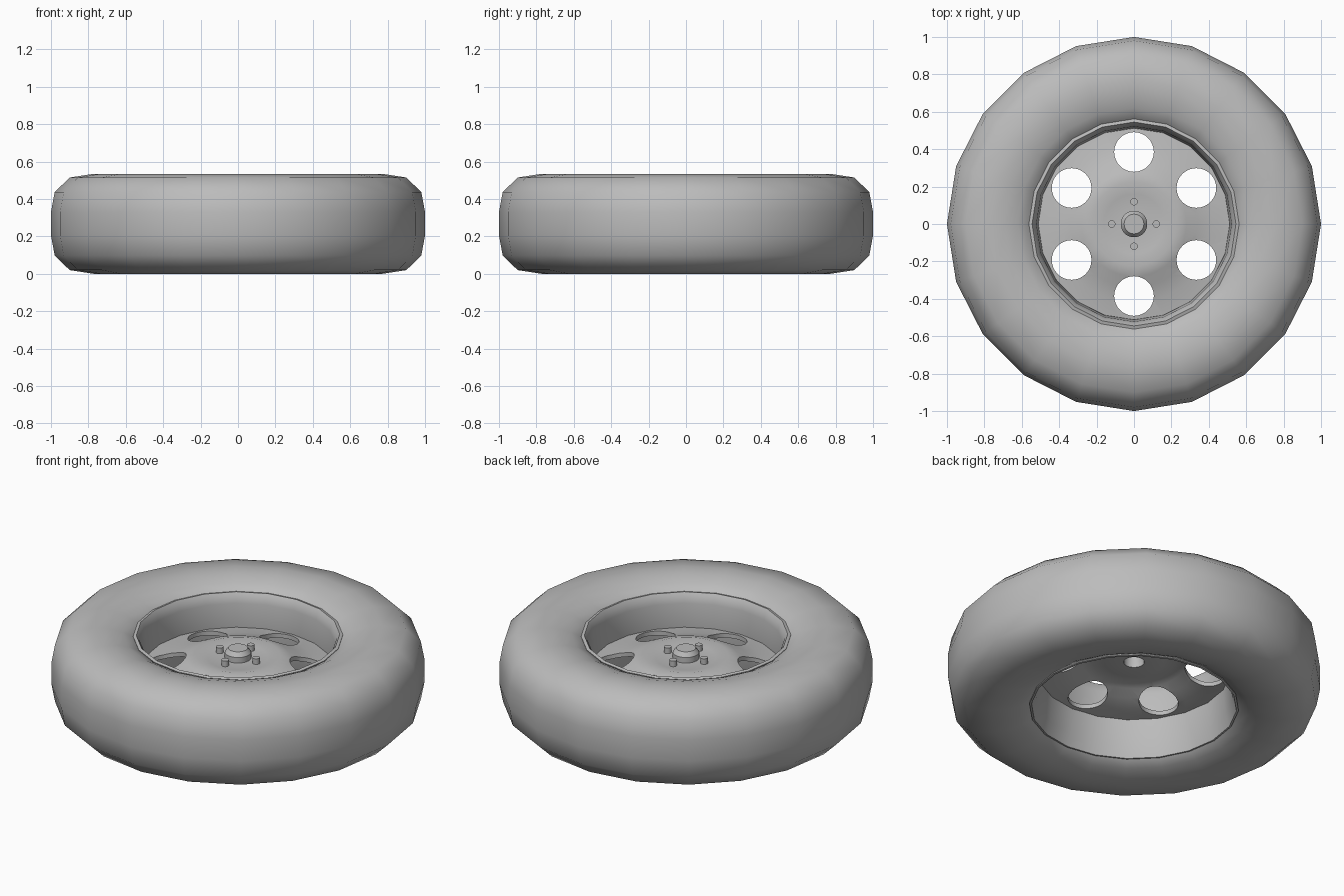
import bpy, bmesh, math
from mathutils import Matrix

cube = bpy.data.objects.get("Cube")
if cube:
    bpy.data.objects.remove(cube)

grey = bpy.data.materials.new("plain grey")
grey.use_nodes = True
grey.diffuse_color = (0.5, 0.5, 0.5, 1)
grey.node_tree.nodes["Principled BSDF"].inputs["Base Color"].default_value = (0.5, 0.5, 0.5, 1)


def finish(name, bm, angle=35):
    bmesh.ops.recalc_face_normals(bm, faces=bm.faces)
    mesh = bpy.data.meshes.new(name)
    bm.to_mesh(mesh)
    bm.free()
    mesh.materials.append(grey)
    ob = bpy.data.objects.new(name, mesh)
    bpy.context.collection.objects.link(ob)
    smooth(ob, angle)
    return ob


def smooth(ob, angle):
    bpy.ops.object.select_all(action='DESELECT')
    ob.select_set(True)
    bpy.context.view_layer.objects.active = ob
    bpy.ops.object.shade_smooth_by_angle(angle=math.radians(angle))


def lathe(name, profile, sides=20, angle=35):
    """Turn a closed (radius, height) profile around the z axis."""
    bm = bmesh.new()
    rings = []
    for i in range(sides):
        a = math.tau * i / sides
        rings.append([bm.verts.new((r * math.cos(a), r * math.sin(a), z)) for r, z in profile])
    n = len(profile)
    for i, ring in enumerate(rings):
        nxt = rings[(i + 1) % sides]
        for j in range(n):
            k = (j + 1) % n
            bm.faces.new((ring[j], nxt[j], nxt[k], ring[k]))
    return finish(name, bm, angle)


def cylinder(bm, radius, depth, x, y, z, sides):
    bmesh.ops.create_cone(bm, cap_ends=True, segments=sides, radius1=radius, radius2=radius,
                          depth=depth, matrix=Matrix.Translation((x, y, z)))


MID = 0.2675

# tyre: upper half of the section, mirrored to the lower half
half = [(0.55, 0.46), (0.56, 0.478), (0.62, 0.508), (0.69, 0.529), (0.77, 0.535),
        (0.9, 0.515), (0.98, 0.437), (1.0, 0.33)]
lathe("tyre", half + [(r, 2 * MID - z) for r, z in reversed(half)], angle=60)

# rim barrel: thin shell with a flared lip at both ends
inner = [(0.545, 0.487), (0.53, 0.465), (0.522, 0.43), (0.512, 0.3), (0.53, 0.12), (0.55, 0.048)]
outer = [(0.562, 0.05), (0.555, 0.1), (0.555, 0.44), (0.562, 0.482)]
lathe("rim_barrel", inner + outer, angle=50)

# wheel disc: raised crown falling away to the barrel
crown = [(0.055, 0.352), (0.16, 0.352), (0.225, 0.368), (0.28, 0.352), (0.34, 0.326),
         (0.42, 0.304), (0.516, 0.292)]
disc = lathe("wheel_disc", crown + [(r, z - 0.025) for r, z in reversed(crown)], sides=40, angle=40)

# six round openings cut through the disc
bm = bmesh.new()
for i in range(6):
    a = math.radians(30 + 60 * i)
    cylinder(bm, 0.106, 0.4, 0.385 * math.cos(a), 0.385 * math.sin(a), 0.3, 32)
cutter = finish("opening_cutter", bm)
cutter.hide_render = True
cut = disc.modifiers.new("openings", 'BOOLEAN')
cut.operation = 'DIFFERENCE'
cut.solver = 'EXACT'
cut.object = cutter
bpy.context.view_layer.objects.active = disc
bpy.ops.object.modifier_apply(modifier=cut.name)
bpy.data.objects.remove(cutter)
smooth(disc, 40)

# hub cap: hollow from below, bevelled on top
lathe("hub_cap", [(0.071, 0.34), (0.071, 0.385), (0.053, 0.41), (0.0005, 0.41),
                  (0.0005, 0.4), (0.05, 0.395), (0.058, 0.34)], angle=30)

# four wheel bolts
bm = bmesh.new()
for i in range(4):
    a = math.tau * i / 4
    cylinder(bm, 0.02, 0.05, 0.119 * math.cos(a), 0.119 * math.sin(a), 0.36, 16)
finish("wheel_bolts", bm)
